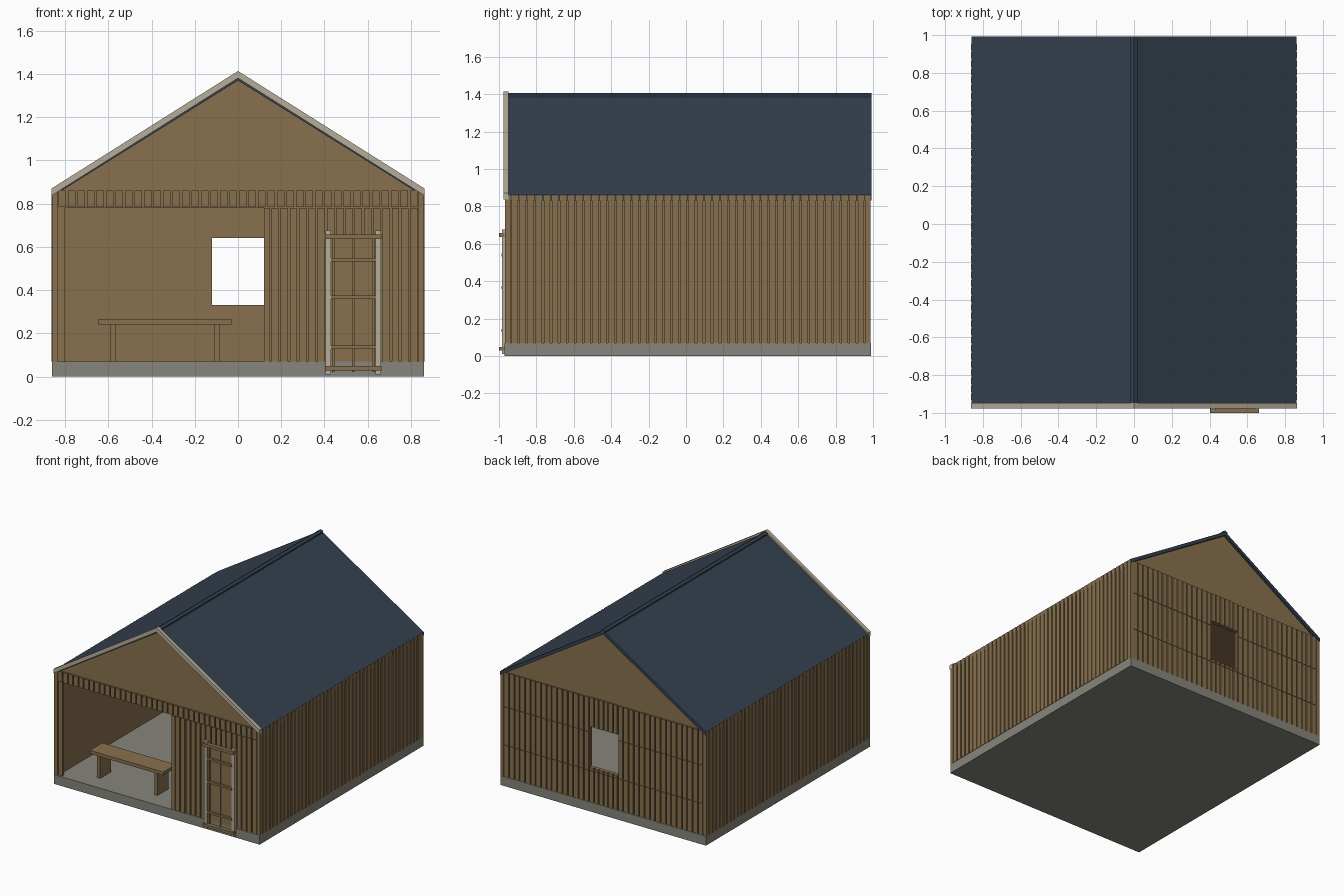
import bpy, bmesh
from mathutils import Matrix, Vector

old = bpy.data.objects.get("Cube")
if old:
    bpy.data.objects.remove(old, do_unlink=True)


def material(name, rgb):
    m = bpy.data.materials.new(name)
    m.use_nodes = True
    m.diffuse_color = (*rgb, 1)
    m.node_tree.nodes["Principled BSDF"].inputs["Base Color"].default_value = (*rgb, 1)
    return m


WOOD = material("brown wood", (0.25, 0.165, 0.077))
ROOF = material("slate blue roofing", (0.035, 0.053, 0.08))
TRIM = material("pale trim", (0.47, 0.42, 0.32))
STONE = material("grey concrete", (0.24, 0.235, 0.2))


def finish(name, bm, mat):
    bmesh.ops.recalc_face_normals(bm, faces=bm.faces)
    mesh = bpy.data.meshes.new(name)
    bm.to_mesh(mesh)
    bm.free()
    mesh.materials.append(mat)
    ob = bpy.data.objects.new(name, mesh)
    bpy.context.collection.objects.link(ob)


def boxes(name, mat, *spans):
    """One object from boxes, each given as x, y and z ranges."""
    bm = bmesh.new()
    for ranges in spans:
        centre = Vector([(a + b) / 2 for a, b in ranges])
        size = Vector([b - a for a, b in ranges])
        bmesh.ops.create_cube(bm, size=1, matrix=Matrix.Translation(centre) @ Matrix.Diagonal(size).to_4x4())
    finish(name, bm, mat)


def prism(name, mat, profile, y0, y1):
    """Extrude an x-z profile along y."""
    bm = bmesh.new()
    face = bm.faces.new([bm.verts.new((x, y0, z)) for x, z in profile])
    out = bmesh.ops.extrude_face_region(bm, geom=[face], use_keep_orig=True)
    moved = [v for v in out["geom"] if isinstance(v, bmesh.types.BMVert)]
    bmesh.ops.translate(bm, vec=(0, y1 - y0, 0), verts=moved)
    finish(name, bm, mat)


def chevron(half, eave, apex, thick):
    return [(-half, eave), (0, apex), (half, eave),
            (half, eave - thick), (0, apex - thick), (-half, eave - thick)]


def strips(start, end, pitch=0.0435, gap=0.009):
    """Ranges of evenly spaced boards."""
    n = round((end - start) / pitch)
    step = (end - start) / n
    return [(start + i * step + gap / 2, start + (i + 1) * step - gap / 2) for i in range(n)]


FLOOR, HEAD, TOP = 0.07, 0.78, 0.86
FRONT, BACK, SIDE = -0.967, 0.987, 0.863
SKIN = 0.012
WIN_X, WIN_Z = (-0.12, 0.12), (0.33, 0.64)

# Slab and ceiling
boxes("floor_slab", STONE, ((-0.86, 0.86), (-0.97, 0.99), (0, FLOOR)))
boxes("ceiling", WOOD, ((-0.84, 0.84), (-0.945, 0.965), (0.845, TOP)))

# Side walls: backing panel, upright boards
for side, name in ((-1, "right"), (1, "left")):
    def span(a, b):
        return tuple(sorted((side * a, side * b)))
    boxes(name + "_wall_panel", WOOD, (span(0.83, SIDE - SKIN), (-0.955, 0.975), (FLOOR, TOP)))
    boxes(name + "_wall_boards", WOOD,
          *[(span(SIDE - SKIN, SIDE), s, (FLOOR, TOP)) for s in strips(-0.937, 0.957)])
    boxes(name + "_corner_posts", WOOD,
          *[(span(0.835, SIDE - 0.002), y, (FLOOR, TOP))
            for y in ((FRONT, FRONT + 0.03), (BACK - 0.03, BACK))])

# Back wall around the window opening
panel_y = (0.955, BACK - SKIN)
boxes("back_wall_panel", WOOD,
      ((-0.84, WIN_X[0]), panel_y, (FLOOR, TOP)),
      ((WIN_X[1], 0.84), panel_y, (FLOOR, TOP)),
      (WIN_X, panel_y, (FLOOR, WIN_Z[0])),
      (WIN_X, panel_y, (WIN_Z[1], TOP)))
board_y = (BACK - SKIN, BACK)
seams = (FLOOR, 0.31, 0.6, TOP)
rows = [(a, b - 0.003) for a, b in zip(seams, seams[1:])]
back = [(s, board_y, row)
        for ends in ((-0.835, WIN_X[0]), (WIN_X[1], 0.835))
        for s in strips(*ends) for row in rows]
back += [(s, board_y, z) for s in strips(*WIN_X)
         for z in (rows[0], (0.31, WIN_Z[0]), (WIN_Z[1], TOP))]
boxes("back_wall_boards", WOOD, *back)

# Front wall: closed bay, open bay with header
panel_y, board_y = (FRONT + SKIN, -0.935), (FRONT, FRONT + SKIN)
boxes("front_wall_panel", WOOD, ((0.12, 0.84), panel_y, (FLOOR, HEAD)))
boxes("front_wall_boards", WOOD,
      ((0.12, 0.148), board_y, (FLOOR, HEAD)),
      *[(s, board_y, (FLOOR, HEAD)) for s in strips(0.15, 0.835)])
boxes("front_header_panel", WOOD, ((-0.84, 0.84), panel_y, (HEAD, TOP)))
boxes("front_header_boards", WOOD,
      *[(s, board_y, (HEAD + 0.003, TOP)) for s in strips(-0.835, 0.835)])
boxes("open_bay_jamb", WOOD, ((-0.835, -0.8), panel_y, (FLOOR, HEAD)))

# Gables and roof
gable = [(-0.845, TOP - 0.02), (-0.845, TOP - 0.005), (0, 1.375), (0.845, TOP - 0.005), (0.845, TOP - 0.02)]
prism("front_gable", WOOD, gable, -0.953, -0.93)
prism("back_gable", WOOD, gable, 0.95, 0.975)
prism("roof", ROOF, chevron(0.86, 0.86, 1.397, 0.028), -0.963, 0.992)
prism("ridge_cap", ROOF, chevron(0.018, 1.396, 1.407, 0.015), -0.95, 0.993)
prism("front_bargeboards", TRIM, chevron(0.862, 0.87, 1.413, 0.033), -0.976, -0.948)

# Door in the closed bay
boxes("door_posts", TRIM,
      *[(x, (-0.984, FRONT), (0.01, 0.675)) for x in ((0.405, 0.431), (0.635, 0.661))])
boxes("door_panel", WOOD, ((0.431, 0.635), (-0.97, FRONT), (FLOOR, 0.64)))
boxes("door_crossbars", WOOD,
      *[((0.403, 0.663), (-1.0, -0.97), z) for z in ((0.028, 0.049), (0.635, 0.657))])
boxes("door_rails", WOOD,
      *[((0.431, 0.638), (-0.986, -0.968), (z, z + 0.016)) for z in (0.128, 0.358, 0.533)])
boxes("door_stiles", WOOD,
      *[((x, x + 0.012), (-0.977, -0.968), (0.02, 0.64)) for x in (0.435, 0.527, 0.621)])

# Bench in the open bay
boxes("bench_seat", WOOD, ((-0.645, -0.03), (-0.85, -0.7), (0.24, 0.265)))
boxes("bench_legs", WOOD,
      *[((x, x + 0.025), (-0.84, -0.71), (FLOOR, 0.24)) for x in (-0.59, -0.11)])
